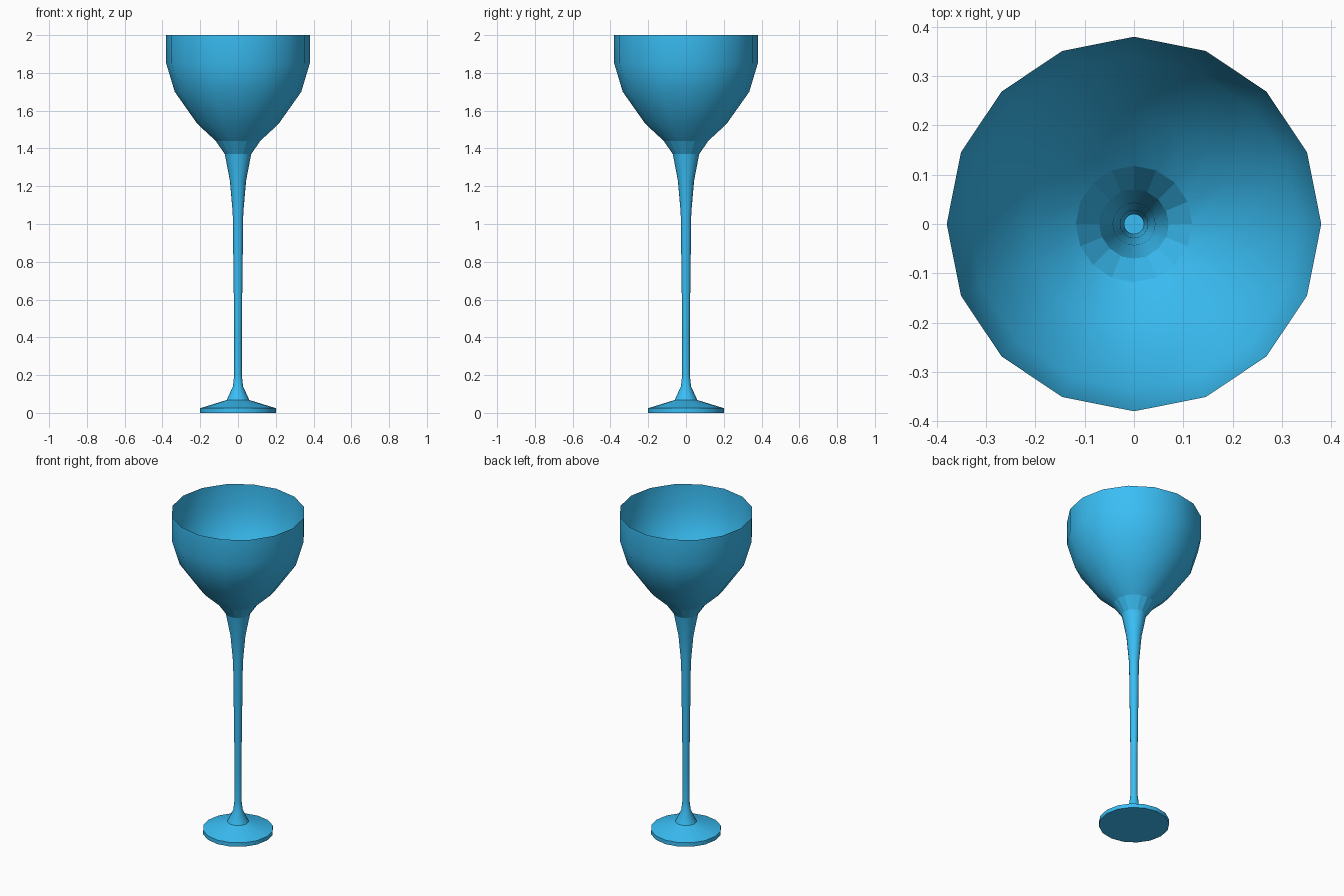
import bpy, bmesh, math

if "Cube" in bpy.data.objects:
    bpy.data.objects.remove(bpy.data.objects["Cube"])

SIDES = 16
blue = bpy.data.materials.new("blue_glass")
blue.diffuse_color = (0.042, 0.515, 0.91, 1)
blue.use_nodes = True
blue.node_tree.nodes["Principled BSDF"].inputs["Base Color"].default_value = blue.diffuse_color


def lathe(name, profile, cap_bottom=False, flat_rows=(), angle=30):
    """Revolve (radius, height) points into a single-walled part."""
    bm = bmesh.new()
    rings = [[bm.verts.new((r * math.cos(2 * math.pi * i / SIDES),
                            r * math.sin(2 * math.pi * i / SIDES), z))
              for i in range(SIDES)] for r, z in profile]
    flat = []
    for row, (lo, hi) in enumerate(zip(rings, rings[1:])):
        for i in range(SIDES):
            j = (i + 1) % SIDES
            bm.faces.new((lo[i], lo[j], hi[j], hi[i]))
            flat.append(row in flat_rows)
    if cap_bottom:
        bm.faces.new(rings[0][::-1])
        flat.append(True)
    mesh = bpy.data.meshes.new(name)
    bm.to_mesh(mesh)
    bm.free()
    mesh.materials.append(blue)
    obj = bpy.data.objects.new(name, mesh)
    bpy.context.collection.objects.link(obj)
    bpy.ops.object.select_all(action='DESELECT')
    obj.select_set(True)
    bpy.context.view_layer.objects.active = obj
    bpy.ops.object.shade_smooth_by_angle(angle=math.radians(angle))
    for poly, is_flat in zip(mesh.polygons, flat):
        if is_flat:
            poly.use_smooth = False
    return obj


# Foot: disc with a shallow cone on top
lathe("foot", [(0.2, 0), (0.2, 0.025), (0.06, 0.068)], cap_bottom=True)

# Stem: hollow and thin, flaring at both ends, faceted collar on top
lathe("stem", [(0.06, 0.068), (0.027, 0.14), (0.02, 0.2), (0.02, 0.44),
               (0.028, 1.06), (0.043, 1.23), (0.07, 1.37), (0.118, 1.44)],
      flat_rows=(6,))

# Bowl: open single-walled cup
lathe("bowl", [(0.118, 1.44), (0.215, 1.53), (0.335, 1.7),
               (0.38, 1.85), (0.38, 2.0)], angle=40)
